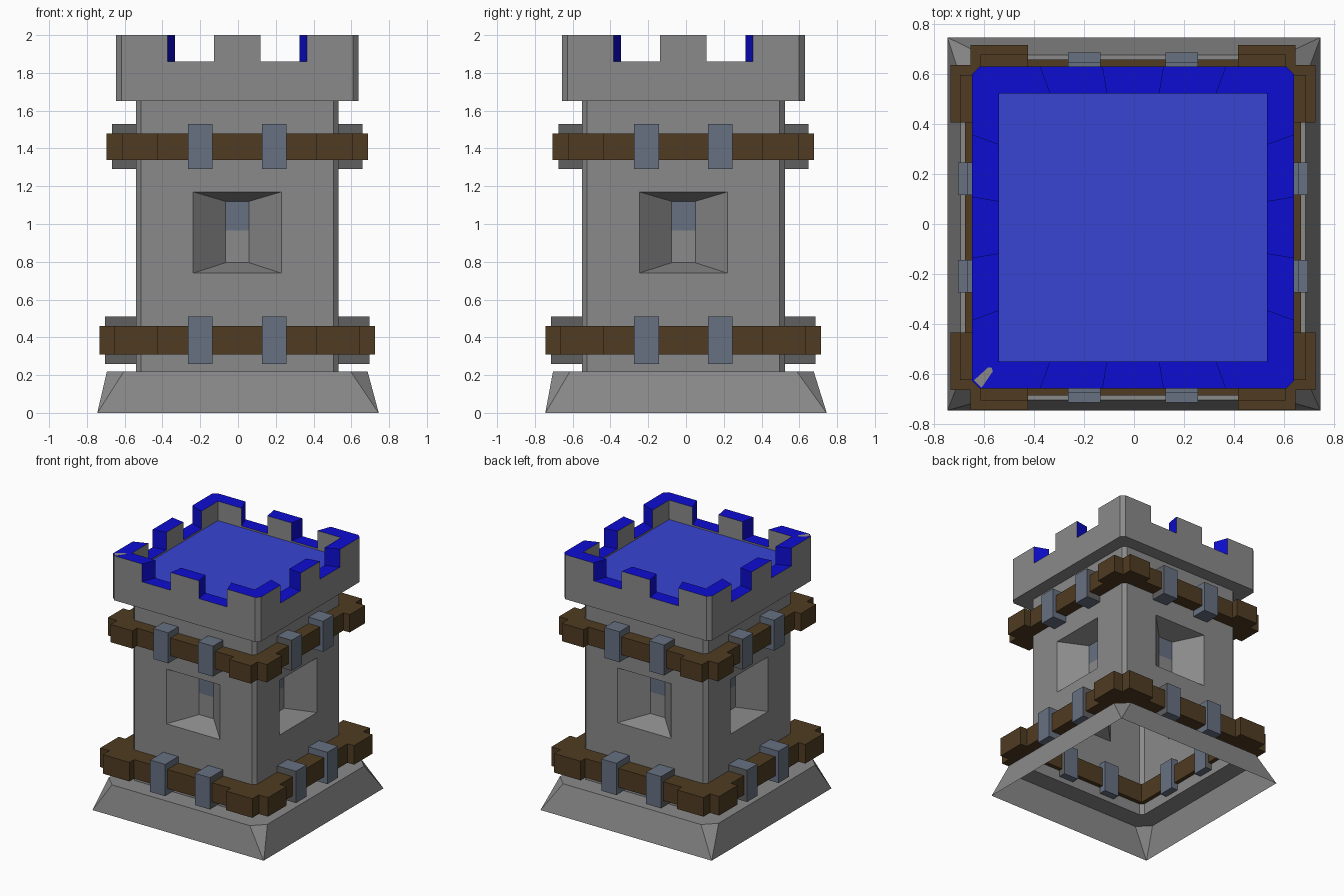
import bpy, bmesh, math
from mathutils import Matrix, Vector

if "Cube" in bpy.data.objects:
    bpy.data.objects.remove(bpy.data.objects["Cube"])

CX, CY = -0.004, -0.014          # the tower sits slightly off the foot's centre


def mat(name, r, g, b):
    m = bpy.data.materials.new(name)
    m.diffuse_color = (r, g, b, 1)
    m.use_nodes = True
    m.node_tree.nodes["Principled BSDF"].inputs["Base Color"].default_value = m.diffuse_color
    return m


GREY = mat("stone_grey", .255, .255, .255)
DARK = mat("dark_grey", .115, .115, .115)
STEEL = mat("steel_blue", .136, .165, .223)
BROWN = mat("wood_brown", .08, .045, .016)
BLUE = mat("trim_blue", .004, .004, .65)
ROOF = mat("roof_blue", .04, .058, .65)


def finish(name, bm, mats):
    me = bpy.data.meshes.new(name)
    bm.to_mesh(me)
    bm.free()
    for m in mats:
        me.materials.append(m)
    ob = bpy.data.objects.new(name, me)
    bpy.context.collection.objects.link(ob)
    return ob


def turn(k):
    return Matrix.Translation((CX, CY, 0)) @ Matrix.Rotation(k * math.pi / 2, 4, 'Z')


def octagon(h, s, z, off=True):
    """Square of half size h with corners cut from s, counter-clockwise."""
    ox, oy = (CX, CY) if off else (0, 0)
    pts = [(s, -h), (h, -s), (h, s), (s, h), (-s, h), (-h, s), (-h, -s), (-s, -h)]
    return [Vector((x + ox, y + oy, z)) for x, y in pts]


def bridge(bm, a, b, mi=0):
    n = len(a)
    for i in range(n):
        j = (i + 1) % n
        f = bm.faces.new([bm.verts.new(p) for p in (a[i], a[j], b[j], b[i])])
        f.material_index = mi


def cap(bm, pts, mi=0):
    bm.faces.new([bm.verts.new(p) for p in pts]).material_index = mi


def prism(bm, pts, z0, z1, k, sides=None, top=0, bottom=True):
    """Upright prism over a counter-clockwise outline, turned k quarter turns."""
    T = turn(k)
    lo = [T @ Vector((x, y, z0)) for x, y in pts]
    hi = [T @ Vector((x, y, z1)) for x, y in pts]
    n = len(pts)
    for i in range(n):
        j = (i + 1) % n
        cap(bm, (lo[i], lo[j], hi[j], hi[i]), sides[i] if sides else 0)
    cap(bm, hi, top)
    if bottom:
        cap(bm, lo[::-1])


def box(x0, x1, y0, y1):
    return [(x0, y0), (x1, y0), (x1, y1), (x0, y1)]


# Foot: flared skirt, open underneath, with a ledge up to the wall
bm = bmesh.new()
foot_top = octagon(.69, .6, .22)
bridge(bm, octagon(.745, .744, 0, False), foot_top)
bridge(bm, foot_top, octagon(.537, .51, .22))
bmesh.ops.remove_doubles(bm, verts=bm.verts, dist=.0005)
finish("foot", bm, [GREY])

# Walls: four panels with splayed window slits, plus narrow corner faces
B, S, Z0, Z1 = .537, .51, .22, 1.65
bm = bmesh.new()
for k in range(4):
    T = turn(k)

    def rect(w, za, zb, y):
        return [T @ Vector(p) for p in ((-w, y, za), (w, y, za), (w, y, zb), (-w, y, zb))]

    hole = rect(.233, .74, 1.17, -B)
    slit = rect(.063, .795, 1.12, -B + .165)
    bridge(bm, rect(S, Z0, Z1, -B), hole)
    bridge(bm, hole, slit)
    cap(bm, rect(.063, .795, .965, -B + .165))
    cap(bm, rect(.063, .965, 1.12, -B + .165), 1)
    cap(bm, [T @ Vector(p) for p in ((S, -B, Z0), (B, -S, Z0), (B, -S, Z1), (S, -B, Z1))])
bmesh.ops.remove_doubles(bm, verts=bm.verts, dist=.0005)
finish("walls", bm, [GREY, STEEL])

# Parapet ring and roof deck
bm = bmesh.new()
C, CS, R = .643, .613, .535
low, rim = octagon(C, CS, 1.65), octagon(C, CS, 1.86)
inner, deck = octagon(R, R - .001, 1.86), octagon(R, R - .001, 1.848)
bridge(bm, octagon(B, S, 1.65), low)
bridge(bm, low, rim)
bridge(bm, rim, inner, 1)
bridge(bm, inner, deck)
cap(bm, deck, 2)
bmesh.ops.remove_doubles(bm, verts=bm.verts, dist=.0003)
finish("parapet", bm, [GREY, BLUE, ROOF])

# Merlons: blue tops and gap faces, grey outside and inside
bm = bmesh.new()
for k in range(4):
    prism(bm, [(-.123, -C), (.123, -C), (.105, -R), (-.105, -R)], 1.86, 2, k,
          [0, 1, 0, 1], 1, False)
    prism(bm, [(.37, -C), (CS, -C), (C, -CS), (C, -.37), (R, -.33), (R, -R), (.33, -R)],
          1.86, 2, k, [0, 0, 0, 1, 0, 0, 1], 1, False)
finish("merlons", bm, [GREY, BLUE])

# Small bare stone patch on one corner merlon
bm = bmesh.new()
prism(bm, [(-.645 + .01, -.61), (-.605, -.64), (-.56, -.575), (-.565, -.56), (-.58, -.56)],
      1.999, 2.001, 0)
finish("bare_patch", bm, [GREY])

# Two timber bands with corner blocks, held by steel clamps
for level, z0, z1, c0, c1, out, end, mid, clamp in (
        ("lower", .31, .46, .26, .51, .73, .65, .672, .70),
        ("upper", 1.34, 1.48, 1.29, 1.53, .692, .61, .636, .662)):
    wood, steel = bmesh.new(), bmesh.new()
    i, s = .505, .42
    for k in range(4):
        prism(wood, box(-s, s, -mid, -i), z0, z1, k)
        prism(wood, [(s, -out), (end, -out), (end, -end), (out, -end),
                     (out, -s), (i, -s), (i, -i), (s, -i)], z0, z1, k)
        prism(steel, box(-.26, -.13, -clamp, -.48), c0, c1, k, [0, 0, 0, 1])
        prism(steel, box(.13, .26, -clamp, -.48), c0, c1, k, [0, 1, 0, 0])
    finish(level + "_timber_band", wood, [BROWN])
    finish(level + "_clamps", steel, [STEEL, DARK])
